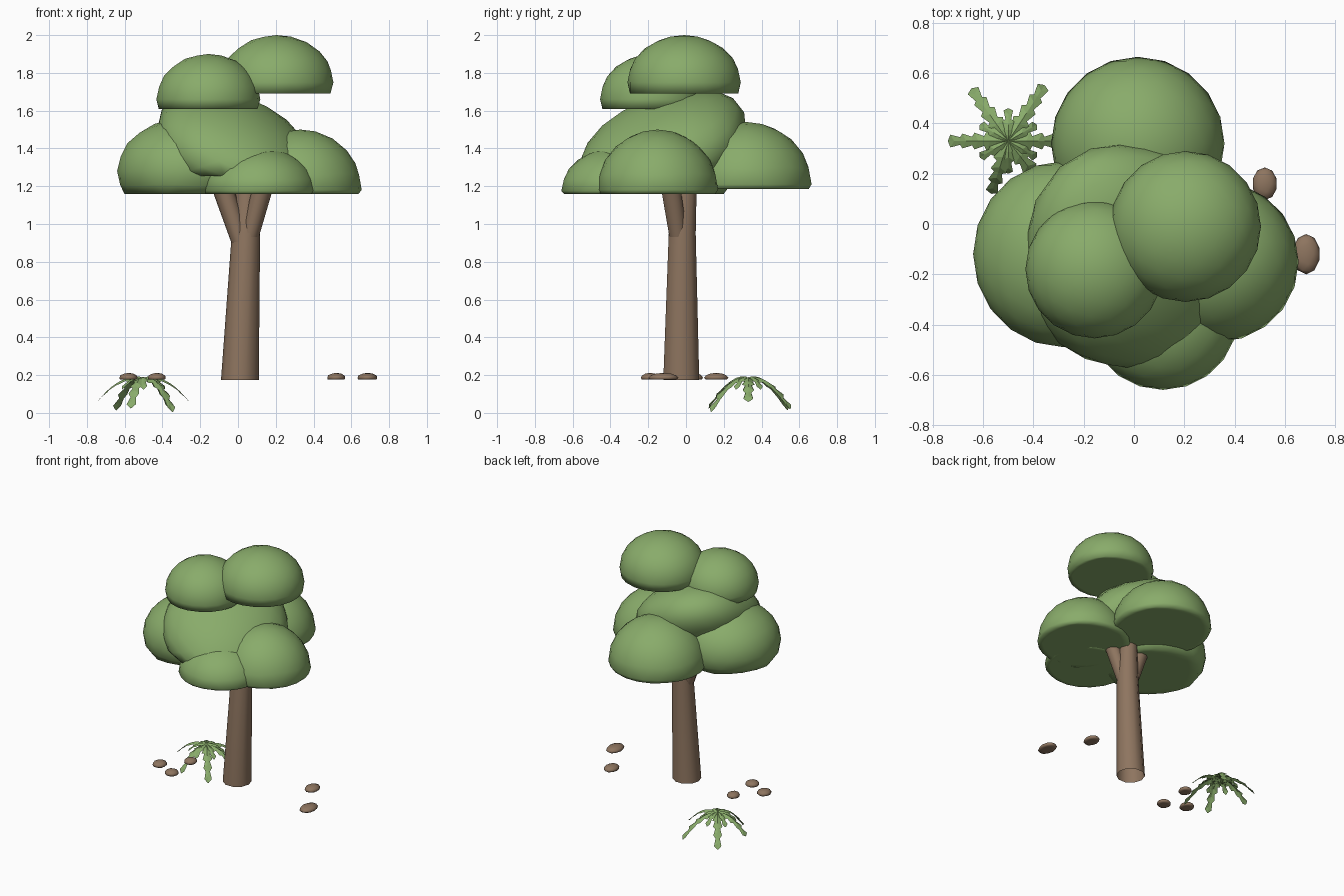
import bpy, bmesh, math
from mathutils import Vector, Matrix

cube = bpy.data.objects.get("Cube")
if cube:
    bpy.data.objects.remove(cube)


def make_material(name, rgb):
    mat = bpy.data.materials.new(name)
    mat.use_nodes = True
    mat.diffuse_color = (*rgb, 1)
    mat.node_tree.nodes["Principled BSDF"].inputs["Base Color"].default_value = (*rgb, 1)
    return mat


GREEN = make_material("leaf green", (0.25, 0.41, 0.145))
BROWN = make_material("bark brown", (0.27, 0.177, 0.115))


def finish(bm, name, mat, smooth=True):
    mesh = bpy.data.meshes.new(name)
    for face in bm.faces:
        face.smooth = smooth
    bm.to_mesh(mesh)
    bm.free()
    mesh.materials.append(mat)
    obj = bpy.data.objects.new(name, mesh)
    bpy.context.collection.objects.link(obj)


def blob(name, mat, center, radii, floor, tilt=(0, 0), skew=0.0, detail=3):
    """Ellipsoid with its underside pressed flat; skew swells the -x+y and +x-y corners."""
    bm = bmesh.new()
    bmesh.ops.create_icosphere(bm, subdivisions=detail, radius=1)
    turn = (Matrix.Rotation(math.radians(tilt[1]), 3, 'Y')
            @ Matrix.Rotation(math.radians(tilt[0]), 3, 'X'))
    for v in bm.verts:
        x, y, z = v.co
        bulge = 1 + skew * max(0, -math.sin(2 * math.atan2(y, x)))
        p = Vector((x * radii[0] * bulge, y * radii[1] * bulge, z * radii[2]))
        v.co = turn @ p + Vector(center)
        v.co.z = max(v.co.z, floor)
    finish(bm, name, mat)


# Foliage clumps
blob("top_clump", GREEN, (0.205, -0.01, 1.75), (0.30, 0.30, 0.25), 1.69)
blob("upper_right_clump", GREEN, (-0.157, -0.18, 1.66), (0.275, 0.275, 0.24), 1.61)
blob("middle_clump", GREEN, (-0.015, -0.13, 1.39), (0.43, 0.455, 0.25), 1.255, (20, 22), 0.13)
blob("right_clump", GREEN, (-0.28, -0.12, 1.28), (0.36, 0.37, 0.28), 1.16)
blob("front_clump", GREEN, (0.115, -0.37, 1.175), (0.298, 0.29, 0.23), 1.16)
blob("left_clump", GREEN, (0.33, -0.15, 1.18), (0.325, 0.32, 0.32), 1.16)
blob("back_clump", GREEN, (0.015, 0.32, 1.21), (0.345, 0.345, 0.33), 1.185)


# Trunk and branches: open tapered tubes, their tops buried in the foliage
def limb(name, rings, sides=10):
    bm = bmesh.new()
    previous = None
    for x, y, z, r in rings:
        angles = [math.tau * i / sides for i in range(sides)]
        ring = [bm.verts.new((x + r * math.cos(a), y + r * math.sin(a), z)) for a in angles]
        if previous:
            for i in range(sides):
                j = (i + 1) % sides
                bm.faces.new((previous[i], previous[j], ring[j], ring[i]))
        previous = ring
    finish(bm, name, BROWN)


limb("trunk", [(0.01, -0.025, 0.175, 0.1), (0.042, -0.02, 0.95, 0.075),
               (0.05, 0.0, 1.23, 0.06)])
limb("right_branch", [(0.02, -0.03, 0.9, 0.055), (-0.093, -0.03, 1.22, 0.058)])
limb("left_branch", [(0.06, -0.04, 0.93, 0.05), (0.14, -0.085, 1.22, 0.055)])

# Pebbles
pebbles = [(0.52, 0.16, 0.05, 0.065), (0.685, -0.12, 0.055, 0.08),
           (-0.58, -0.12, 0.05, 0.055), (-0.43, -0.19, 0.05, 0.05),
           (-0.43, 0.04, 0.045, 0.05)]
for i, (x, y, rx, ry) in enumerate(pebbles):
    blob(f"pebble_{i + 1}", BROWN, (x, y, 0.185), (rx, ry, 0.027), 0.176, detail=2)


# Fern: serrated fronds arching down from a shared crown
def frond(bm, angle, length, drop, width, teeth):
    out = Vector((math.cos(angle), math.sin(angle), 0))
    side = Vector((-out.y, out.x, 0))
    previous = None
    steps = teeth * 2
    for k in range(steps + 1):
        t = k / steps
        z = 0.185 + 0.06 * t * (1 - t) - drop * t ** 2
        half = width * (0.55 if k % 2 == 0 else 1) * (1 - 0.45 * t)
        if k == steps:
            half = 0.002
        mid = Vector((-0.5, 0.33, z)) + out * length * t
        # teeth sweep forward toward the tip
        sweep = out * (length / steps * 0.6 if k % 2 else 0)
        sag = Vector((0, 0, -0.6 * half))
        row = [bm.verts.new(mid + side * half + sweep + sag), bm.verts.new(mid),
               bm.verts.new(mid - side * half + sweep + sag)]
        if previous:
            for a in (0, 1):
                bm.faces.new((previous[a], previous[a + 1], row[a + 1], row[a]))
        previous = row


bm = bmesh.new()
for degrees, length, drop in ((0, 0.24, 0.125), (57, 0.265, 0.165), (125, 0.255, 0.17),
                              (180, 0.24, 0.12), (252, 0.22, 0.16), (308, 0.25, 0.18)):
    frond(bm, math.radians(degrees), length, drop, 0.043, 5)
for degrees in range(30, 390, 60):
    frond(bm, math.radians(degrees), 0.13, 0.06, 0.03, 3)
finish(bm, "fern", GREEN, smooth=False)
